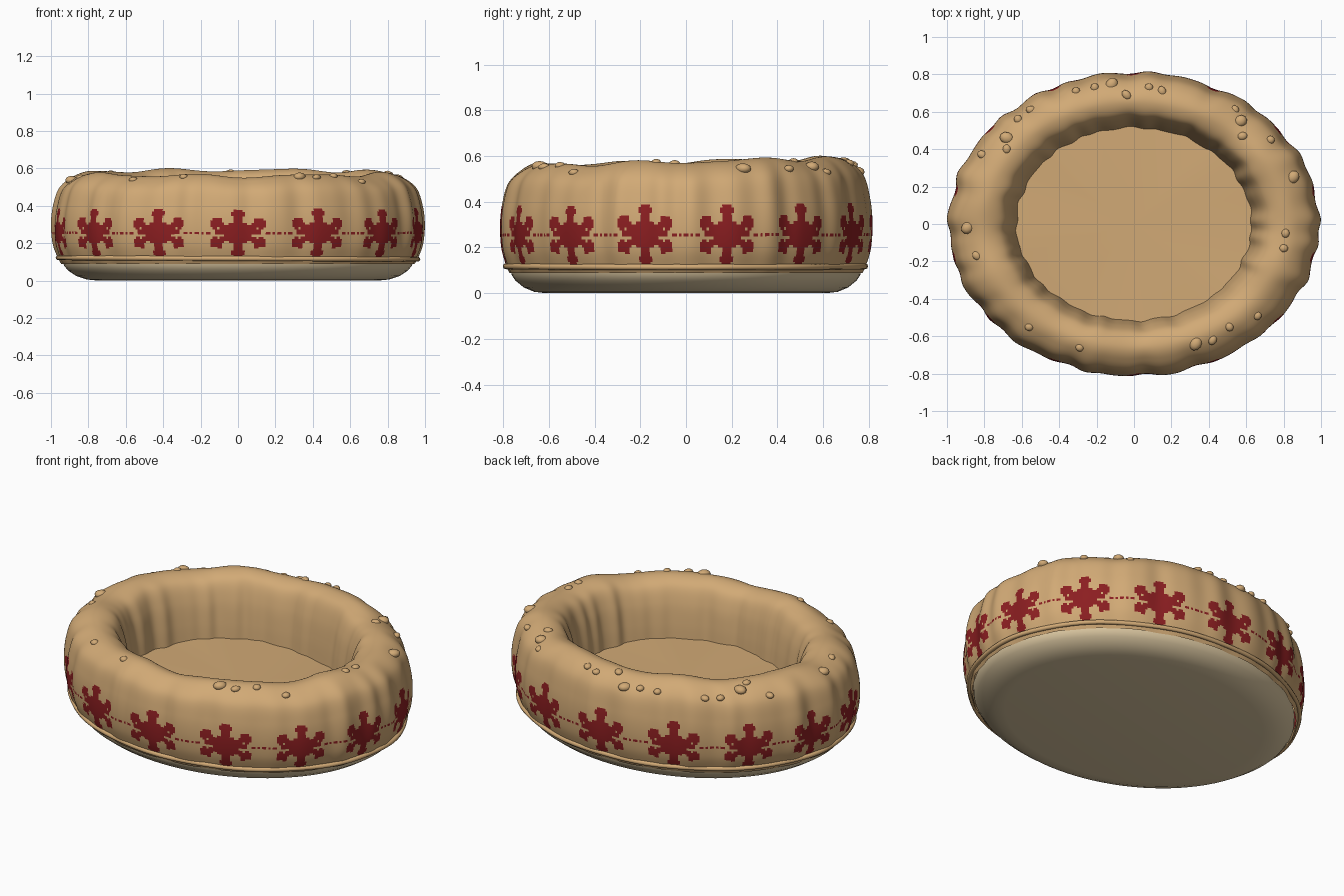
import bpy, bmesh, math, random
from math import sin, cos, pi, hypot
from mathutils import Vector

random.seed(4)
if "Cube" in bpy.data.objects:
    bpy.data.objects.remove(bpy.data.objects["Cube"])

FLAKES = 14
COLS = 36            # columns of faces per snowflake repeat
SEGS = FLAKES * COLS
OVAL = 0.82          # depth of the oval against its width


def material(name, rgb):
    m = bpy.data.materials.new(name)
    m.use_nodes = True
    m.diffuse_color = (*rgb, 1)
    m.node_tree.nodes["Principled BSDF"].inputs["Base Color"].default_value = (*rgb, 1)
    return m


TAN = material("tan fabric", (0.64, 0.40, 0.18))
RED = material("dark red knit", (0.26, 0.013, 0.015))
BASE = material("pale beige underside", (0.72, 0.58, 0.36))


def finish(bm, name, mats, angle=60):
    bmesh.ops.recalc_face_normals(bm, faces=bm.faces[:])
    me = bpy.data.meshes.new(name)
    bm.to_mesh(me)
    bm.free()
    for m in mats:
        me.materials.append(m)
    ob = bpy.data.objects.new(name, me)
    bpy.context.collection.objects.link(ob)
    bpy.ops.object.select_all(action='DESELECT')
    ob.select_set(True)
    bpy.context.view_layer.objects.active = ob
    bpy.ops.object.shade_smooth_by_angle(angle=math.radians(angle))


def bridge_rings(bm, rings, closed=False):
    """Skin neighbouring vertex rings; returns each face with its row and column."""
    made = []
    n = len(rings[0])
    for i in range(len(rings) - (0 if closed else 1)):
        a, b = rings[i], rings[(i + 1) % len(rings)]
        for j in range(n):
            k = (j + 1) % n
            made.append((bm.faces.new((a[j], a[k], b[k], b[j])), i, j))
    return made


def catmull(pts, steps):
    out = []
    for i in range(1, len(pts) - 2):
        p0, p1, p2, p3 = (Vector(p) for p in pts[i - 1:i + 3])
        for s in range(steps):
            t = s / steps
            out.append(0.5 * (2 * p1 + (p2 - p0) * t + (2 * p0 - 5 * p1 + 4 * p2 - p3) * t * t
                              + (3 * p1 - p0 - 3 * p2 + p3) * t ** 3))
    return out + [Vector(pts[-2])]


# Padded wall cross-section (radius, height), from the outer hem over the top to the floor
OUTER = [(0.91, 0.05), (0.94, 0.088), (0.962, 0.13), (0.984, 0.2), (0.99, 0.3), (0.978, 0.4), (0.945, 0.5)]
TOP = [(0.87, 0.56), (0.79, 0.575), (0.71, 0.54), (0.665, 0.45), (0.64, 0.33), (0.625, 0.2), (0.61, 0.1)]
profile = catmull(OUTER + TOP, 8)


def ripple(t):
    return (0.007 * sin(27 * t + 1.3 * sin(3 * t)) + 0.006 * sin(16 * t + 2 * cos(2 * t))
            + 0.002 * sin(43 * t + cos(5 * t)))


def sag(t):
    return 0.016 * sin(t) + 0.008 * cos(8 * (t - 1.26)) + 0.003 * sin(13 * t)


def wall_point(t, r, z):
    lift = min(max((z - 0.15) / 0.4, 0), 1)
    rr = r + ripple(t) * (r - 0.79) / 0.19 * (0.3 + 0.7 * min(1, z / 0.4))
    return Vector((rr * cos(t), rr * sin(t) * OVAL, z + lift * lift * sag(t)))


def knitted(u, v):
    """True where the snowflake band is red; u, v are measured from a flake centre."""
    if abs(u) > 0.155:
        return abs(v) < 0.006 and (abs(u) < 0.175 or 0.187 < abs(u) < 0.197 or abs(u) > 0.212)
    x, y = u / 1.25, v
    rad = hypot(x, y)
    fold = (math.atan2(x, y) + pi / 6) % (pi / 3) - pi / 6
    a, b = rad * cos(fold), abs(rad * sin(fold))
    arm = a < 0.136 and b < 0.016
    tip = 0.094 < a < 0.12 and b < 0.033
    ring = 0.036 < a < 0.056
    side = abs(u) < 0.125 and abs(v) < 0.012
    return arm or tip or ring or side


# Padded wall, with finer rows across the knitted band
rows = []
for p, q in zip(profile, profile[1:]):
    parts = 1
    if p.x > 0.8 and p.y < 0.41:
        parts = max(1, round((q - p).length / 0.011))
    rows += [p.lerp(q, k / parts) for k in range(parts)]
rows.append(profile[-1])

bm = bmesh.new()
angles = [2 * pi * j / SEGS - pi / 2 for j in range(SEGS)]
rings = [[bm.verts.new(wall_point(t, r, z)) for t in angles] for r, z in rows]
cell = 2 * pi / FLAKES
for f, i, j in bridge_rings(bm, rings):
    mid = (rows[i] + rows[i + 1]) / 2
    if mid.x > 0.8 and mid.y < 0.42:
        u = ((j + 0.5) / COLS + 0.5) % 1 - 0.5
        f.material_index = int(knitted(u * cell, mid.y - 0.256))
finish(bm, "padded_wall", [TAN, RED], 80)

# Floor cushion: a slightly puckered fan of wedges
bm = bmesh.new()
N = 20
edge = [bm.verts.new((0.67 * cos(2 * pi * j / N), 0.67 * OVAL * sin(2 * pi * j / N),
                      0.235 + random.uniform(-0.015, 0.015))) for j in range(N)]
centre = bm.verts.new((0, 0, 0.25))
for j in range(N):
    bm.faces.new((edge[j], edge[(j + 1) % N], centre))
finish(bm, "floor_cushion", [TAN])

# Underside: shallow rounded dish
bm = bmesh.new()
dish = [(0.935, 0.1), (0.93, 0.08), (0.91, 0.055), (0.865, 0.025), (0.81, 0.006), (0.75, 0)]
rings = [[bm.verts.new((r * cos(2 * pi * j / 96), r * OVAL * sin(2 * pi * j / 96), z))
          for j in range(96)] for r, z in dish]
bridge_rings(bm, rings)
bm.faces.new(rings[-1])
finish(bm, "underside", [BASE])

# Piping cord round the hem
bm = bmesh.new()
rings = []
for j in range(160):
    t = 2 * pi * j / 160
    ring = []
    for k in range(8):
        a = 2 * pi * k / 8
        r = 0.96 + 0.014 * cos(a) + 0.003 * sin(11 * t)
        ring.append(bm.verts.new((r * cos(t), r * OVAL * sin(t), 0.118 - 0.004 * cos(t) + 0.013 * sin(a))))
    rings.append(ring)
bridge_rings(bm, rings, closed=True)
finish(bm, "piping_cord", [TAN])

# Little fabric nubs along the top of the wall: x, y and size
NUBS = [(-.12, .745, 3), (-.04, .69, 2), (.08, .73, 2), (.15, .71, 2), (-.21, .73, 2), (-.31, .71, 2),
        (-.55, .61, 2), (-.62, .56, 2), (-.68, .46, 3), (-.81, .37, 2), (-.68, .4, 2), (.54, .61, 2),
        (.57, .55, 3), (.73, .45, 2), (.58, .47, 2), (.85, .25, 3), (.81, -.05, 2), (.8, -.13, 2),
        (.66, -.49, 2), (.51, -.55, 2), (.42, -.62, 2), (.33, -.64, 3), (-.29, -.66, 2),
        (-.56, -.55, 2), (-.84, -.17, 2), (-.89, -.02, 3)]
bm = bmesh.new()
for x, y, size in NUBS:
    t, r = math.atan2(y / OVAL, x), hypot(x, y / OVAL)
    near = min((p for p in profile if p.y > 0.45), key=lambda p: abs(p.x - r))
    top = wall_point(t, near.x, near.y).z - 0.004
    turn, stretch = random.uniform(0, pi), random.uniform(1.0, 1.4)
    for v in bmesh.ops.create_icosphere(bm, subdivisions=2, radius=0.0095 * size + 0.003)["verts"]:
        cx, cy, cz = v.co.x * stretch, v.co.y, v.co.z
        v.co = Vector((x + cx * cos(turn) - cy * sin(turn),
                       y + cx * sin(turn) + cy * cos(turn), top + 0.75 * cz))
finish(bm, "fabric_nubs", [TAN])
